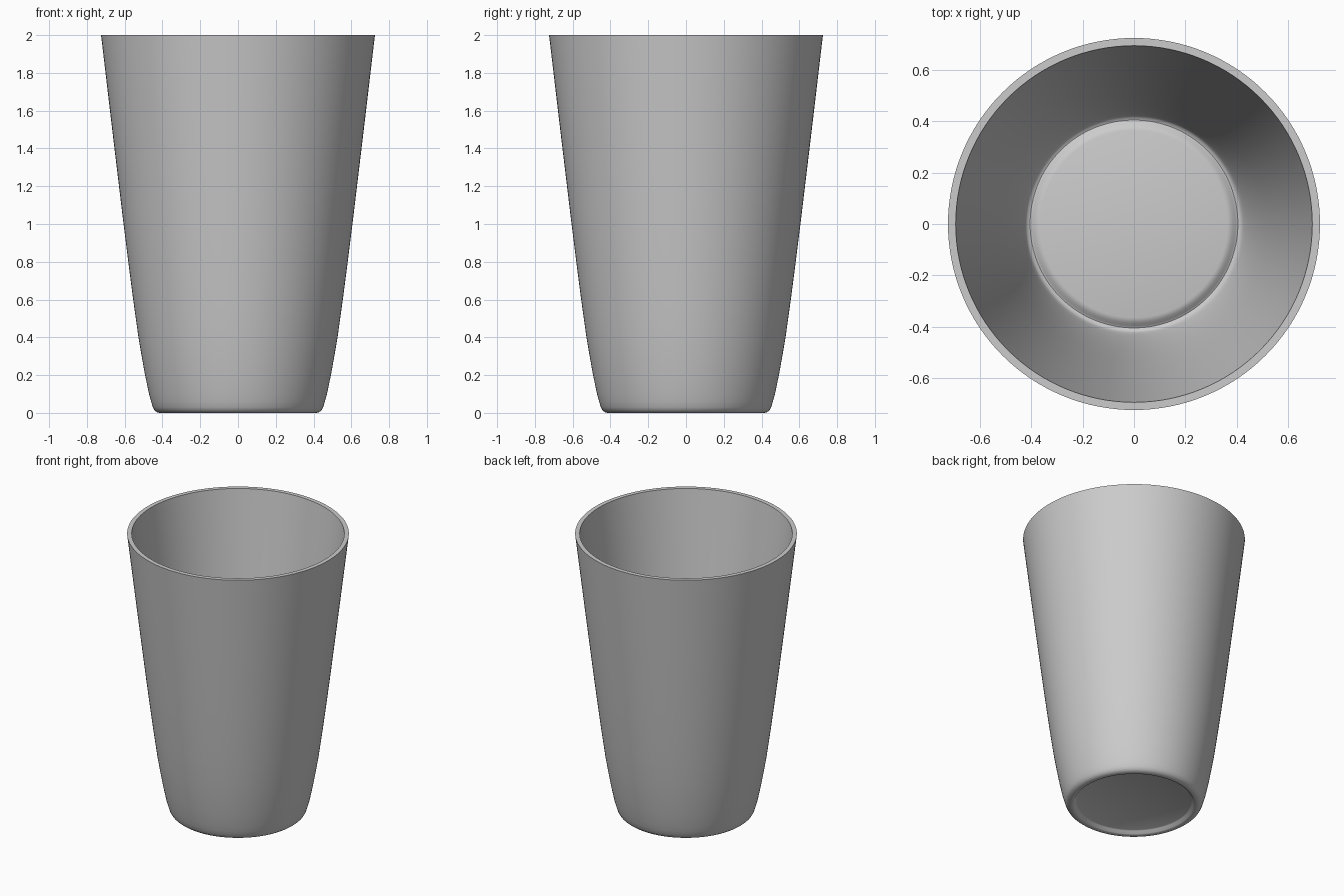
import bpy, bmesh, math

if "Cube" in bpy.data.objects:
    bpy.data.objects.remove(bpy.data.objects["Cube"])

SEGMENTS = 128

# Profile (radius, height): underside recess, foot ring, outer wall, rim,
# inner wall, groove above the foot ring, inner floor
PROFILE = [
    (0, 0.024), (0.372, 0.024), (0.38, 0.02), (0.392, 0.004), (0.402, 0),
    (0.415, 0), (0.43, 0.004), (0.442, 0.014), (0.451, 0.03), (0.46, 0.06),
    (0.471, 0.1), (0.492, 0.2), (0.51, 0.3), (0.527, 0.4), (0.555, 0.6),
    (0.581, 0.8), (0.606, 1.0), (0.666, 1.5), (0.725, 2.0),
    (0.695, 2.0), (0.636, 1.5), (0.576, 1.0), (0.551, 0.8), (0.525, 0.6),
    (0.497, 0.4), (0.480, 0.3), (0.462, 0.2), (0.442, 0.11), (0.431, 0.07),
    (0.423, 0.045), (0.416, 0.034), (0.405, 0.03), (0.396, 0.034),
    (0.385, 0.049), (0.365, 0.054), (0, 0.054),
]

# Tumbler: spin the profile around the z axis
bm = bmesh.new()
verts = [bm.verts.new((r, 0, z)) for r, z in PROFILE]
edges = [bm.edges.new(pair) for pair in zip(verts, verts[1:])]
bmesh.ops.spin(bm, geom=verts + edges, cent=(0, 0, 0), axis=(0, 0, 1),
               angle=math.tau, steps=SEGMENTS, use_duplicate=False)
bmesh.ops.remove_doubles(bm, verts=bm.verts, dist=1e-4)
bmesh.ops.recalc_face_normals(bm, faces=bm.faces)

mesh = bpy.data.meshes.new("tumbler_cup")
bm.to_mesh(mesh)
bm.free()
cup = bpy.data.objects.new("tumbler_cup", mesh)
bpy.context.collection.objects.link(cup)

# Smooth walls with crisp rim edges
bpy.context.view_layer.objects.active = cup
cup.select_set(True)
bpy.ops.object.shade_smooth_by_angle(angle=math.radians(40))
